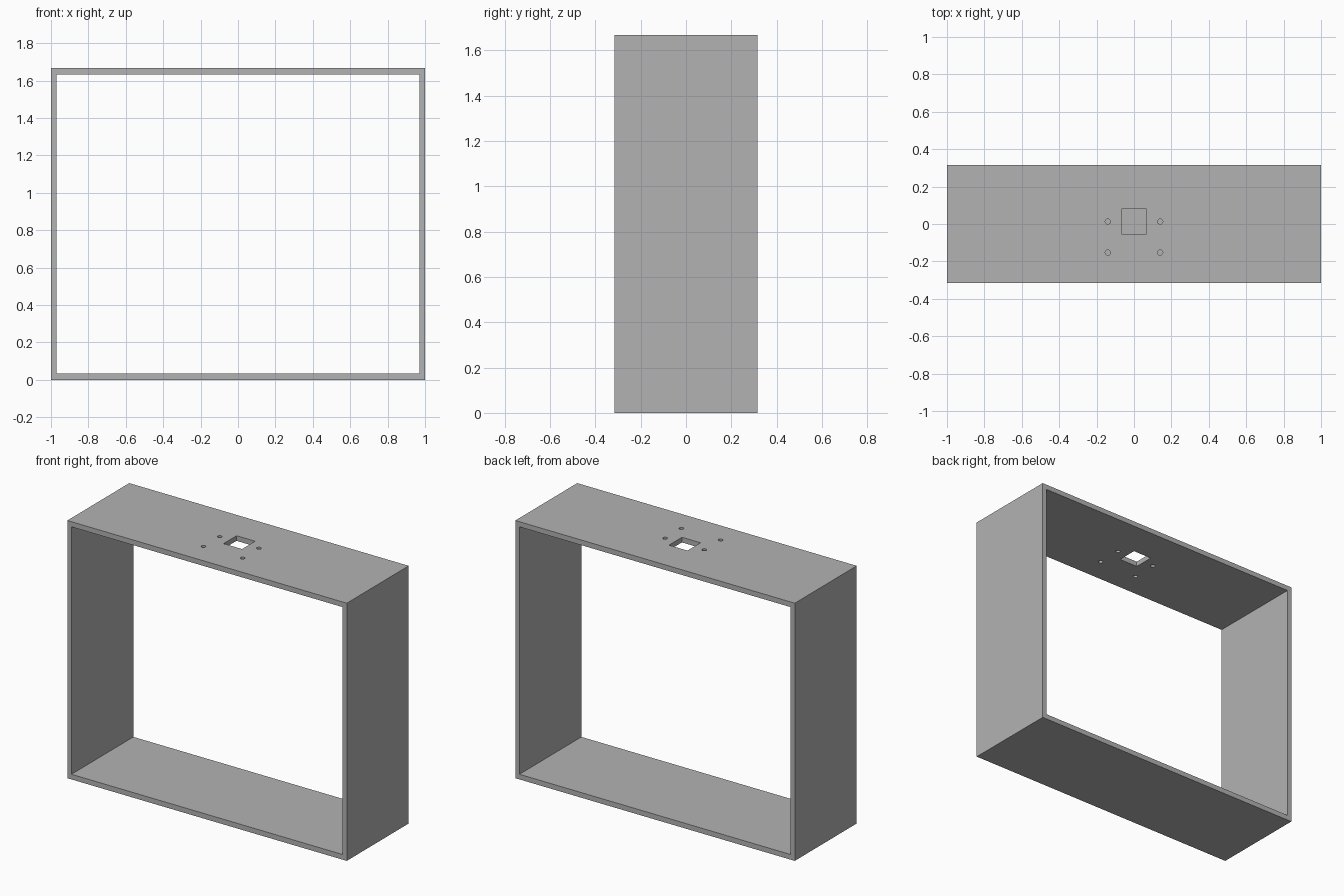
import bpy
from mathutils import Vector

WIDTH, DEPTH, HEIGHT = 2.0, 0.633, 1.667
SIDE, SLAB = 0.03, 0.0333

cube = bpy.data.objects.get("Cube")
if cube:
    bpy.data.objects.remove(cube, do_unlink=True)

grey = bpy.data.materials.new("plain_grey")
grey.use_nodes = True
colour = (0.45, 0.45, 0.45, 1)
grey.diffuse_color = colour
grey.node_tree.nodes["Principled BSDF"].inputs["Base Color"].default_value = colour


def box(name, size, centre):
    bpy.ops.mesh.primitive_cube_add(size=1, location=centre)
    obj = bpy.context.object
    obj.name = name
    obj.data.transform(obj.matrix_basis.to_3x3().to_4x4())
    for v in obj.data.vertices:
        v.co = v.co * Vector(size)
    obj.data.materials.append(grey)
    return obj


def cut(target, cutter):
    mod = target.modifiers.new(cutter.name, 'BOOLEAN')
    mod.operation = 'DIFFERENCE'
    mod.solver = 'EXACT'
    mod.object = cutter
    bpy.context.view_layer.objects.active = target
    bpy.ops.object.modifier_apply(modifier=mod.name)
    bpy.data.objects.remove(cutter, do_unlink=True)


# One-piece rectangular frame, open at front and back
frame = box("frame", (WIDTH, DEPTH, HEIGHT), (0, 0, HEIGHT / 2))
cut(frame, box("opening_cutter", (WIDTH - 2 * SIDE, DEPTH * 2, HEIGHT - 2 * SLAB),
               (0, 0, HEIGHT / 2)))

# Square window through the top panel
cut(frame, box("window_cutter", (0.133, 0.133, 0.2), (0, 0.0133, HEIGHT)))

# Four round screw holes around the window
for x in (-0.14, 0.14):
    for y in (0.0133, -0.153):
        bpy.ops.mesh.primitive_cylinder_add(vertices=24, radius=0.014, depth=0.2,
                                            location=(x, y, HEIGHT))
        hole = bpy.context.object
        hole.name = "screw_hole_cutter"
        hole.data.materials.append(grey)
        cut(frame, hole)

# Crisp panels with smooth hole walls
bpy.ops.object.select_all(action='DESELECT')
frame.select_set(True)
bpy.context.view_layer.objects.active = frame
bpy.ops.object.shade_smooth_by_angle(angle=0.6)
